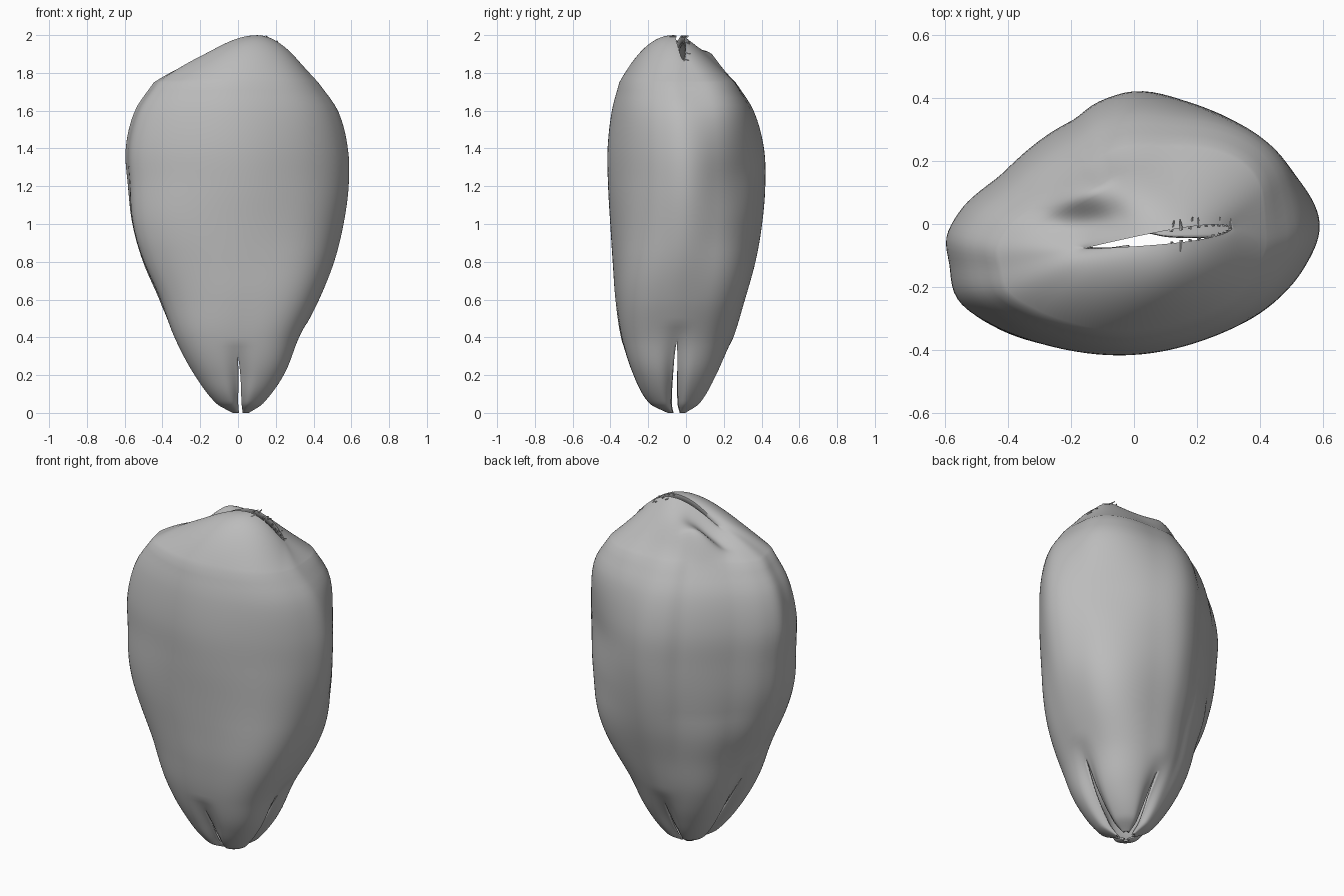
import bpy, bmesh, math, random
from mathutils import Vector

random.seed(4)
old = bpy.data.objects.get("Cube")
if old:
    bpy.data.objects.remove(old)

# Outline of the body: height, x min, x max, y min, y max
OUTLINE = [
    (0.00, -0.03, 0.06, -0.10, 0.00), (0.05, -0.12, 0.14, -0.20, 0.08),
    (0.20, -0.235, 0.25, -0.285, 0.17), (0.40, -0.34, 0.33, -0.345, 0.25),
    (0.60, -0.415, 0.43, -0.375, 0.31), (0.80, -0.50, 0.51, -0.39, 0.365),
    (1.00, -0.555, 0.56, -0.403, 0.40), (1.20, -0.58, 0.587, -0.415, 0.417),
    (1.40, -0.593, 0.583, -0.418, 0.41), (1.60, -0.545, 0.53, -0.395, 0.355),
    (1.75, -0.445, 0.425, -0.355, 0.26)]
# Fullness of the four lobes: height, back left, back right, front right, front left
FULLNESS = [
    (0.00, .05, .05, .05, .05), (0.30, .10, .10, .08, .14), (0.65, .18, .08, .05, .12),
    (1.00, .08, .02, .06, .04), (1.30, .02, 0, .01, 0), (1.75, .25, 0, -.02, .03)]
# Widest cross-section, seen from above
SECTION = [
    (.015, .42), (.176, .382), (.366, .277), (.493, .166), (.588, .008), (.54, -.138),
    (.414, -.271), (.24, -.36), (-.024, -.414), (-.268, -.382), (-.426, -.325),
    (-.55, -.24), (-.58, -.128), (-.59, -.04), (-.55, .04), (-.41, .166), (-.2, .325),
    (-.109, .388)]
# Clefts between the four lobes: angle, height, half gap
CLEFTS = [(-90, .29, .010), (0, .37, .02), (90, .30, .010), (180, .43, .016)]
SHOULDER = 1.75
COLS, ROWS, CAP = 32, 64, 20

# Section as radius over angle, repeated either side so that it wraps round
polar = [(math.atan2(y / .417, x / .59), math.hypot(x / .59, y / .417)) for x, y in SECTION]
RADII = sorted((a + turn * math.tau, r) for a, r in polar for turn in (-1, 0, 1))


def smooth(table, t):
    """Smooth interpolation of the table's columns at key t."""
    i = max(k for k in range(len(table) - 1) if table[k][0] <= t + 1e-9)

    def slope(k, c):
        a, b = table[max(k - 1, 0)], table[min(k + 1, len(table) - 1)]
        return (b[c] - a[c]) / (b[0] - a[0])
    p, q = table[i], table[i + 1]
    h = q[0] - p[0]
    u = (t - p[0]) / h
    return [p[c] * (2*u**3 - 3*u*u + 1) + q[c] * (3*u*u - 2*u**3)
            + h * slope(i, c) * (u**3 - 2*u*u + u) + h * slope(i + 1, c) * (u**3 - u*u)
            for c in range(1, len(p))]


def body_point(a, z):
    x0, x1, y0, y1 = smooth(OUTLINE, z)
    shape = 0.3 + 0.7 * min(1, z / 0.9)
    r = 1 + (smooth(RADII, math.remainder(a, math.tau))[0] - 1) * shape
    quadrant = int((a % math.tau) / (math.pi / 2)) % 4
    r += smooth(FULLNESS, z)[quadrant] * math.sin(2 * a) ** 2
    # Lobe edges curl inward beside each cleft
    for deg, top, gap in CLEFTS:
        if z < top * 1.3:
            d = math.remainder(a - math.radians(deg), math.tau)
            r *= 1 - 0.3 * (1 - z / (top * 1.3)) * math.exp(-(d / 0.2) ** 2)
    return Vector(((x0 + x1) / 2 + (x1 - x0) / 2 * r * math.cos(a),
                   (y0 + y1) / 2 + (y1 - y0) / 2 * r * math.sin(a), z))


def lip_point(a):
    """Rim of the narrow mouth at the top."""
    x = 0.08 + 0.23 * math.cos(a)
    y = -0.045 + 0.14 * (x - 0.08) + (0.02 + 0.012 * math.cos(a)) * math.sin(a)
    return Vector((x, y, 2 - (3 if x > 0.1 else 1.8) * (x - 0.1) ** 2))


def bump(v, x, y, wide, deep):
    return math.exp(-((v.x - x) / wide) ** 2 - ((v.y - y) / deep) ** 2)


def cap_point(a, s):
    p, q = body_point(a, SHOULDER), lip_point(a)
    v = p.lerp(q, s)
    power = (1.75 - 0.65 * math.sin(a) - 0.7 * max(0, math.cos(a)) ** 2
             - 0.7 * max(0, math.cos(a + math.radians(140))) ** 2)
    v.z = p.z + (q.z - p.z) * (1 - (1 - s) ** power)
    # Hollow behind the mouth, with the back lobe swelling above it
    fade = min(1, 3 * s)
    v.z += fade * (0.09 * bump(v, -0.16, 0.13, 0.15, 0.09) - 0.05 * bump(v, -0.15, 0, 0.14, 0.06))
    return v


def lobe(bm, start, end):
    """One lobe from cleft to cleft, running up to the mouth."""
    rows = []
    a0, a1 = math.radians(start[0]), math.radians(start[0] + 90)
    for i in range(ROWS + CAP + 2):
        row = []
        for j in range(COLS + 1):
            a = a0 + (a1 - a0) * j / COLS
            if i <= ROWS:
                z = SHOULDER * (i / ROWS) ** 1.5
                v = body_point(a, z)
                for (deg, top, gap), ang, side, k in ((start, a0, 1, j), (end, a1, -1, COLS - j)):
                    if z < top:
                        push = side * gap * (1 - z / top) ** 0.6 * (1 - k / COLS) ** 3
                        v += push * Vector((-math.sin(ang), math.cos(ang), 0))
            elif i <= ROWS + CAP:
                v = cap_point(a, (i - ROWS) / CAP)
            else:
                v = cap_point(a, 1) - Vector((0, 0, 0.04))
            row.append(bm.verts.new(v))
        rows.append(row)
    for lo, hi in zip(rows, rows[1:]):
        for j in range(COLS):
            bm.faces.new((lo[j], lo[j + 1], hi[j + 1], hi[j]))


def finish(name, bm, mat):
    mesh = bpy.data.meshes.new(name)
    bm.to_mesh(mesh)
    bm.free()
    ob = bpy.data.objects.new(name, mesh)
    bpy.context.collection.objects.link(ob)
    mesh.materials.append(mat)
    for o in bpy.context.selected_objects:
        o.select_set(False)
    bpy.context.view_layer.objects.active = ob
    ob.select_set(True)
    bpy.ops.object.shade_smooth_by_angle(angle=math.radians(50))
    return ob


grey = bpy.data.materials.new("plain grey")
grey.use_nodes = True
grey.diffuse_color = (0.5, 0.5, 0.5, 1)
grey.node_tree.nodes["Principled BSDF"].inputs["Base Color"].default_value = (0.5, 0.5, 0.5, 1)

# Closed bud made of four lobes, joined above the clefts
bm = bmesh.new()
for i, cleft in enumerate(CLEFTS):
    lobe(bm, cleft, CLEFTS[(i + 1) % 4])
bmesh.ops.remove_doubles(bm, verts=bm.verts, dist=0.0002)
bmesh.ops.recalc_face_normals(bm, faces=bm.faces)
bud = finish("bud_shell", bm, grey)
shell = bud.modifiers.new("thickness", "SOLIDIFY")
shell.thickness = 0.012
shell.offset = -1

# Fine ragged fringe along the mouth
bm = bmesh.new()
for i in range(22):
    a = math.radians(-80 + 160 * i / 21)
    base = lip_point(a) - Vector((0, 0, random.uniform(0, 0.02)))
    side = 1 if math.sin(a) > 0 else -1
    tip = Vector((random.uniform(-.3, .3), side, random.uniform(-.4, .1))).normalized()
    length = random.uniform(0.02, 0.04)
    made = bmesh.ops.create_cone(bm, segments=5, radius1=0.006, radius2=0.002, depth=length)
    turn = tip.to_track_quat("Z", "Y")
    for v in made["verts"]:
        v.co = turn @ v.co + base + tip * length * 0.3
finish("mouth_fringe", bm, grey)
